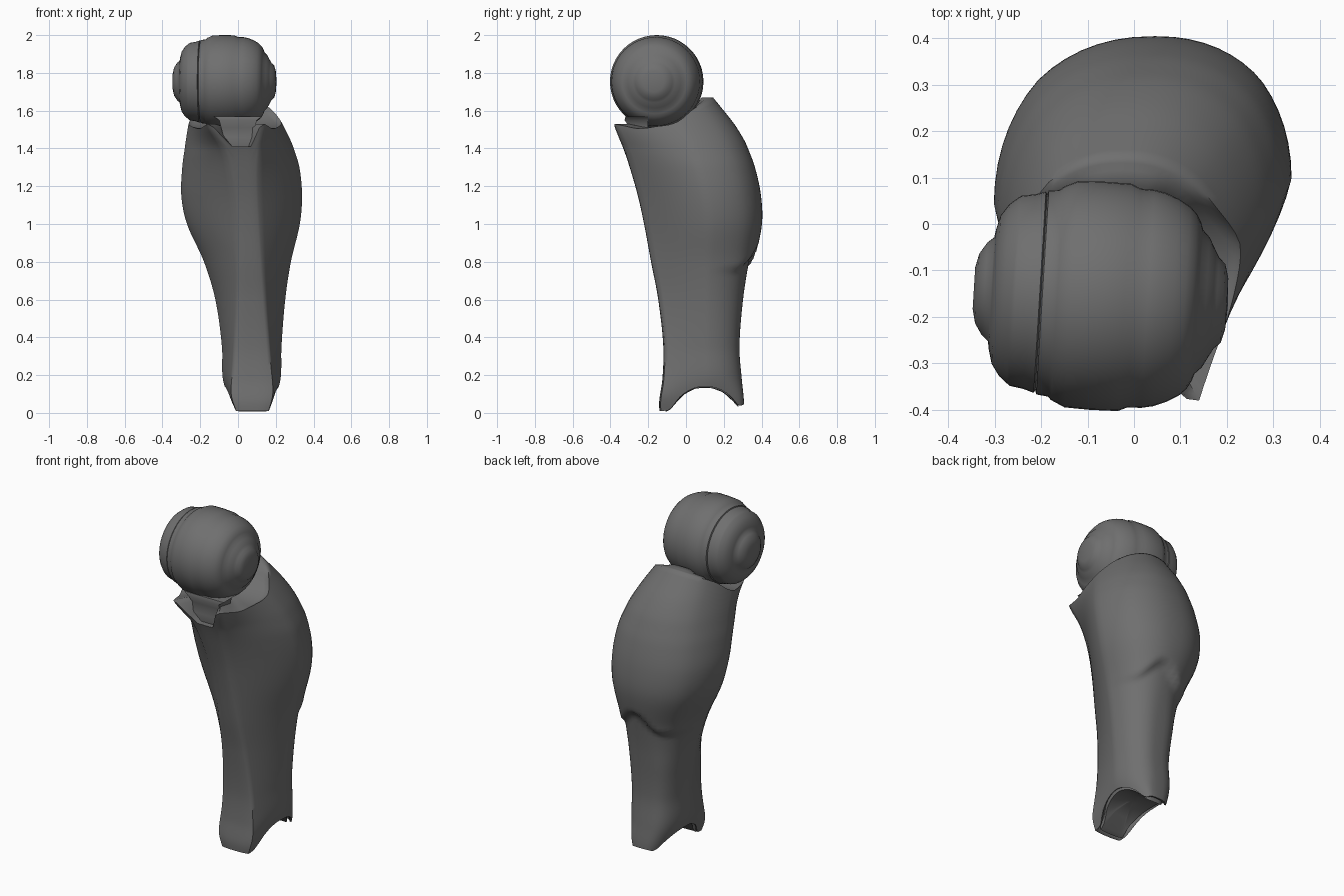
import bpy, bmesh, math
from mathutils import Matrix, Vector

if "Cube" in bpy.data.objects:
    bpy.data.objects.remove(bpy.data.objects["Cube"])

grey = bpy.data.materials.new("dark grey")
grey.diffuse_color = (0.16, 0.16, 0.16, 1)
grey.use_nodes = True
grey.node_tree.nodes["Principled BSDF"].inputs["Base Color"].default_value = grey.diffuse_color


def finish(name, bm, angle=35):
    bmesh.ops.recalc_face_normals(bm, faces=bm.faces)
    me = bpy.data.meshes.new(name)
    bm.to_mesh(me)
    bm.free()
    ob = bpy.data.objects.new(name, me)
    bpy.context.collection.objects.link(ob)
    me.materials.append(grey)
    bpy.ops.object.select_all(action='DESELECT')
    ob.select_set(True)
    bpy.context.view_layer.objects.active = ob
    bpy.ops.object.shade_smooth_by_angle(angle=math.radians(angle))
    return ob


def bridge(bm, rings):
    for a, b in zip(rings, rings[1:]):
        n = len(a)
        for i in range(n):
            bm.faces.new((a[i], a[(i + 1) % n], b[(i + 1) % n], b[i]))


def table(rows, t, col=1):
    """Smooth interpolation through rows of (key, values...)."""
    if t <= rows[0][0]:
        return rows[0][col]
    for i in range(len(rows) - 1):
        a, b = rows[i], rows[i + 1]
        if t <= b[0]:
            h = b[0] - a[0]
            s = (t - a[0]) / h
            p, q = rows[max(i - 1, 0)], rows[min(i + 2, len(rows) - 1)]
            m0 = (b[col] - p[col]) / (b[0] - p[0]) * h
            m1 = (q[col] - a[col]) / (q[0] - a[0]) * h
            return ((2*s**3 - 3*s*s + 1) * a[col] + (s**3 - 2*s*s + s) * m0
                    + (3*s*s - 2*s**3) * b[col] + (s**3 - s*s) * m1)
    return rows[-1][col]


def smooth(a, b, t):
    s = min(max((t - a) / (b - a), 0), 1)
    return s * s * (3 - 2 * s)


# Shin outline: height, left, right, front, back
OUTLINE = [(0, -.01, .165, -.14, .305), (.06, -.04, .19, -.142, .307),
           (.18, -.08, .225, -.125, .295),
           (.35, -.085, .23, -.12, .283), (.6, -.12, .25, -.147, .302),
           (.8, -.18, .28, -.185, .333), (1.0, -.27, .327, -.222, .372),
           (1.15, -.3, .339, -.255, .367), (1.3, -.295, .325, -.298, .335),
           (1.4, -.282, .295, -.332, .298), (1.45, -.275, .275, -.355, .275),
           (1.53, -.262, .235, -.388, .225),
           (1.6, -.25, .195, -.4, .17), (1.68, -.24, .15, -.42, .105)]
# Front ridge facet: height, centre, half width
FACET = [(0, .076, .083), (.1, .074, .11), (.25, .074, .1), (.6, .068, .075),
         (1.0, .055, .06), (1.25, .035, .07), (1.4, .02, .095),
         (1.53, -.01, .15), (1.68, -.01, .15)]
# Rim heights along depth (0 front, 1 back)
TOP = [(0, 1.53), (.08, 1.52), (.2, 1.505), (.35, 1.515), (.55, 1.537),
       (.75, 1.61), (1, 1.67)]
BOTTOM = [(0, .01), (.12, .02), (.25, .09), (.4, .13), (.56, .14), (.72, .125),
          (.84, .09), (.94, .04), (1, .045)]


def depth(kind, t, side):
    w = .5 if side < 0 else .57
    if kind == 'flat':
        return 0
    return w * t if kind == 'side' else w + (1 - w) * math.sin(t * math.pi / 2)


def shin_point(kind, t, side, z):
    left, right, front, back = (table(OUTLINE, z, c) for c in (1, 2, 3, 4))
    cf, hf = table(FACET, z, 1), table(FACET, z, 2)
    xm = right if side > 0 else left
    xf = cf + side * hf
    v = depth(kind, t, side)
    if kind == 'flat':
        x = cf + side * hf * t
    elif kind == 'side':            # fuller flanks around the calf
        full = smooth(.4, 1.1, z) * (1 - smooth(1.35, 1.55, z))
        k = .4 + full * (.42 if side < 0 else .2)
        x = xf + (xm - xf) * ((1 - k) * t + k * math.sin(t * math.pi / 2))
    else:                           # boxier back below the calf
        box = 1 - smooth(.5, .85, z) if side < 0 else 1 - smooth(.06, .2, z)
        mid = (left + right) / 2 + .02
        x = mid + (xm - mid) * math.cos(t * math.pi / 2) ** (.9 - .35 * box)
    y = front + (back - front) * v
    if kind == 'flat':              # softly rounded front
        y += .008 * t ** 3
    elif kind == 'side':
        y += .008 * (1 - t) ** 3
    # raised calf shell whose lower edge arches up at the back
    wave = max(-math.pi, min(math.pi, math.pi * (x - .09) / .15))
    edge = .79 + .055 * math.cos(wave)
    s = smooth(edge, edge + .05, z) * min(max((v - .55) / .3, 0), 1)
    return Vector((x, y + .03 * s, z))


half = ([('flat', i / 6) for i in range(1, 7)]
        + [('side', i / 12) for i in range(1, 13)]
        + [('rear', i / 14) for i in range(1, 14)])
columns = ([('flat', 0, 1)] + [(k, t, 1) for k, t in half] + [('rear', 1, 1)]
           + [(k, t, -1) for k, t in reversed(half)])


def limits(kind, t, side):
    v = depth(kind, t, side)
    top = table(TOP, v)
    if kind == 'flat':              # notch between the two front horns
        top = 1.41 + .12 * smooth(.5, .95, t)
    return table(BOTTOM, v), top


def socket(p, k):
    """Knee socket: pull the rim inward along the joint's underside."""
    x, y = -.02 + (p.x + .02) * k, -.09 + (p.y + .09) * k
    d = min(abs(y + .155), .248)
    return Vector((x, y, min(p.z, 1.757 - math.sqrt(.25 ** 2 - d * d))))


def ankle(p, k, dz):
    """Ankle arch surface inside the lower rim."""
    x, y = .075 + (p.x - .075) * k, .09 + (p.y - .09) * k
    return Vector((x, y, table(BOTTOM, (y + .14) / .44) + dz))


# Shin shell, with knee socket and arched ankle
bm = bmesh.new()
grid = []
ROWS = 80
for r in range(ROWS + 1):
    ring = []
    for c in columns:
        lo, hi = limits(*c)
        ring.append(shin_point(*c, lo + (hi - lo) * r / ROWS))
    grid.append(ring)
inner_low = [[ankle(p, k, dz) for p in grid[0]]
             for k, dz in ((.2, -.005), (.5, -.005), (.75, -.005), (.86, -.005),
                           (.88, .03), (.92, .03), (.95, .003))]
inner_high = [[socket(p, k) for p in grid[-1]] for k in (.95, .88, .75, .5, .2)]
rings = [[bm.verts.new(p) for p in ring] for ring in inner_low + grid + inner_high]
bridge(bm, rings)
for ring in (rings[0], rings[-1]):
    mid = sum((v.co for v in ring), Vector()) / len(ring)
    m = bm.verts.new(mid)
    for i, v in enumerate(ring):
        bm.faces.new((v, ring[(i + 1) % len(ring)], m))
finish("shin", bm, 60)

# Knee joint: banded barrel turned around a nearly sideways axis
PROFILE = [(-.345, 0), (-.345, .045), (-.338, .075), (-.322, .1), (-.308, .112),
           (-.305, .13), (-.297, .16), (-.28, .185), (-.262, .2), (-.255, .205),
           (-.225, .21), (-.203, .217),
           (-.2, .211), (-.197, .22), (-.172, .223), (-.165, .23), (-.135, .244),
           (-.08, .246), (-.02, .245), (.0, .236), (.03, .235), (.055, .23),
           (.085, .218), (.11, .203), (.125, .188), (.135, .17), (.14, .155),
           (.155, .14), (.17, .112), (.178, .098), (.192, .085), (.2, .055),
           (.203, 0)]
bm = bmesh.new()
N = 48
rot = Matrix.Rotation(math.radians(-3.5), 3, 'Z')
rings = []
for x, r in PROFILE:
    ring = []
    for i in range(N):
        a = 2 * math.pi * i / N
        p = rot @ Vector((x + .07, r * math.cos(a), r * math.sin(a)))
        ring.append(bm.verts.new(p + Vector((-.07, -.155, 1.754))))
    rings.append(ring)
bridge(bm, rings)
bmesh.ops.remove_doubles(bm, verts=bm.verts, dist=1e-5)
finish("knee_joint", bm, 50)

# Bracket behind the front notch, holding the knee
bm = bmesh.new()
rings = []
for z, x0, x1, y in ((1.38, -.075, .09, -.295), (1.46, -.075, .085, -.315),
                     (1.51, -.09, .09, -.30), (1.55, -.10, .10, -.325),
                     (1.57, -.13, .13, -.32)):
    rings.append([bm.verts.new(p) for p in
                  ((x0, y, z), (x1, y, z), (x1, -.2, z), (x0, -.2, z))])
bridge(bm, rings)
bm.faces.new(rings[0])
bm.faces.new(rings[-1])
finish("knee_bracket", bm, 50)
